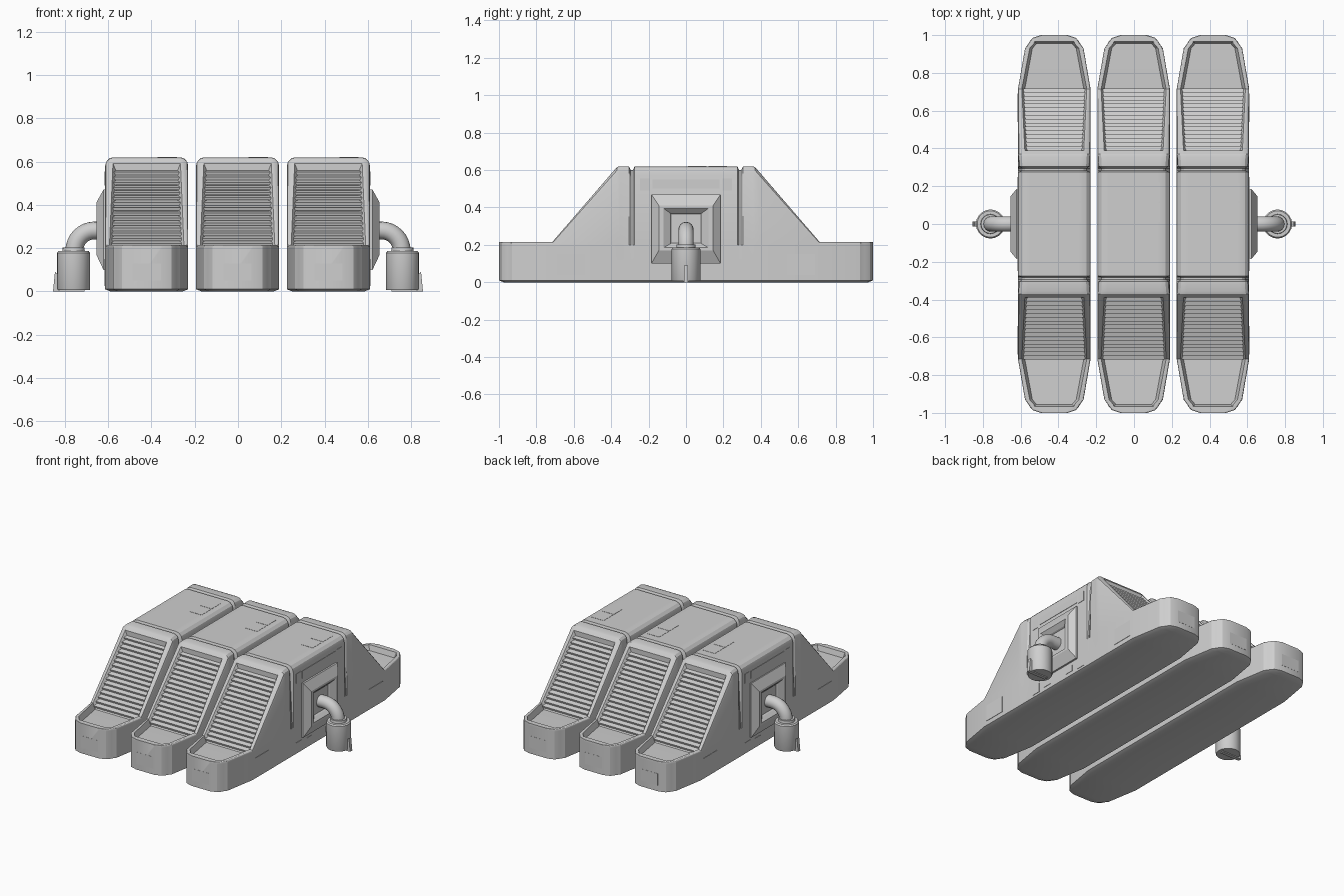
import bpy, bmesh, math
from mathutils import Matrix, Vector

if "Cube" in bpy.data.objects:
    bpy.data.objects.remove(bpy.data.objects["Cube"])

GREY = bpy.data.materials.new("hull light grey")
GREY.use_nodes = True
GREY.diffuse_color = (0.62, 0.62, 0.62, 1)
GREY.node_tree.nodes["Principled BSDF"].inputs["Base Color"].default_value = GREY.diffuse_color


def finish(bm, name, smooth=None):
    mesh = bpy.data.meshes.new(name)
    bm.to_mesh(mesh)
    bm.free()
    ob = bpy.data.objects.new(name, mesh)
    bpy.context.collection.objects.link(ob)
    mesh.materials.append(GREY)
    if smooth:
        bpy.ops.object.select_all(action="DESELECT")
        ob.select_set(True)
        bpy.context.view_layer.objects.active = ob
        bpy.ops.object.shade_smooth_by_angle(angle=math.radians(smooth))


def loft(rings):
    """Skin closed rings of equal length and cap both ends."""
    bm = bmesh.new()
    loops = [[bm.verts.new(p) for p in ring] for ring in rings]
    n = len(loops[0])
    for a, b in zip(loops, loops[1:]):
        for i in range(n):
            j = (i + 1) % n
            bm.faces.new((a[i], a[j], b[j], b[i]))
    bm.faces.new(loops[0])
    bm.faces.new(loops[-1])
    bmesh.ops.remove_doubles(bm, verts=bm.verts, dist=0.0002)
    bmesh.ops.dissolve_degenerate(bm, edges=bm.edges, dist=0.0002)
    bmesh.ops.recalc_face_normals(bm, faces=bm.faces)
    return bm


def add_box(bm, centre, size, turn=0.0):
    mat = (Matrix.Translation(centre) @ Matrix.Rotation(turn, 4, "X")
           @ Matrix.Diagonal((*size, 1)))
    bmesh.ops.create_cube(bm, size=1, matrix=mat)


BASE_Z = 0.01


# Hull cross-section: side shoulder, rounded top corner, slanted recess wall, floor
def section(x, y, w, z, r, wi, d, top_w=None):
    tw = top_w or w
    half = [(w, BASE_Z), (w, min(0.2, z - r))]
    for k in range(4):
        a = k * math.pi / 6
        half.append((tw - r + r * math.cos(a), z - r + r * math.sin(a)))
    half += [(wi, z), (wi - 0.4 * d, z - d)]
    pts = half + [(-px, pz) for px, pz in reversed(half)]
    return [(x + px, y, pz) for px, pz in pts]


FOOT_Y, HEAD_Y, FOOT_Z, HEAD_Z = 0.715, 0.37, 0.215, 0.615
SLOPE = math.atan2(HEAD_Z - FOOT_Z, FOOT_Y - HEAD_Y)
LIP_Z = HEAD_Z - 0.02 * math.tan(SLOPE)

# y, half width, top, corner radius, recess half width, recess depth, top half width
STATIONS = [
    (1.0, 0.07, FOOT_Z, 0.008, 0.04, 0),
    (0.985, 0.115, FOOT_Z, 0.008, 0.07, 0),
    (0.965, 0.132, FOOT_Z, 0.008, 0.105, 0),
    (0.955, 0.137, FOOT_Z, 0.008, 0.108, 0.035),
    (0.93, 0.155, FOOT_Z, 0.008, 0.13, 0.035),
    (FOOT_Y, 0.192, FOOT_Z, 0.012, 0.172, 0.04),
    (HEAD_Y + 0.02, 0.192, LIP_Z, 0.035, 0.156, 0.055),
    (HEAD_Y + 0.02, 0.192, LIP_Z, 0.035, 0.156, 0),
    (HEAD_Y, 0.192, HEAD_Z, 0.035, 0.14, 0),
    (0.355, 0.192, 0.62, 0.035, 0.14, 0, 0.189),
    (0.305, 0.192, 0.62, 0.035, 0.14, 0, 0.186),
    (0.295, 0.192, 0.6, 0.035, 0.13, 0, 0.172),
    (0.283, 0.192, 0.6, 0.035, 0.13, 0, 0.172),
    (0.275, 0.192, 0.62, 0.045, 0.13, 0),
]


def hull(x, name):
    rings = [section(x, s[0], *s[1:]) for s in STATIONS]
    rings += [section(x, -s[0], *s[1:]) for s in reversed(STATIONS)]
    bm = loft(rings)
    # Bevelled rim around the underside
    base = [f for f in bm.faces if f.normal.z < -0.99
            and f.calc_center_median().z < BASE_Z + 0.001]
    bmesh.ops.inset_region(bm, faces=base, thickness=0.025, depth=BASE_Z)
    finish(bm, name + "_hull", 25)


# Louvre slats stepping up the sloped recess
def louvres(x, side, name):
    bm = bmesh.new()
    count = 16
    for i in range(count):
        t = (i + 0.5) / count
        y = FOOT_Y + (HEAD_Y + 0.02 - FOOT_Y) * t
        z = FOOT_Z + (LIP_Z - FOOT_Z) * t - 0.03
        add_box(bm, (x, side * (y - 0.004), z), (0.326 - 0.024 * t, 0.032, 0.013),
                -side * 0.3)
    finish(bm, name)


for name, x in (("right", -0.422), ("middle", -0.002), ("left", 0.418)):
    hull(x, name)
    louvres(x, -1, name + "_front_louvres")
    louvres(x, 1, name + "_back_louvres")
    # Roof hatch in two leaves
    bm = bmesh.new()
    for y in (0.06, 0.17):
        add_box(bm, (x + 0.095, y, 0.62), (0.09, 0.1, 0.003))
    finish(bm, name + "_roof_hatch")
    # Thin plates on both end faces
    bm = bmesh.new()
    for m in (-1, 1):
        add_box(bm, (x, m * 0.999, 0.09), (0.13, 0.004, 0.08))
    finish(bm, name + "_end_plates")


def square_ring(x, hy, z0, z1):
    return [(x, -hy, z0), (x, hy, z0), (x, hy, z1), (x, -hy, z1)]


def disc_ring(x, z, r, n=20):
    return [(x + r * math.cos(k * math.tau / n), r * math.sin(k * math.tau / n), z)
            for k in range(n)]


for name, s in (("right", -1), ("left", 1)):
    wall = 0.614 if s < 0 else 0.61
    # Stepped socket on the outer wall
    finish(loft([square_ring(s * 0.60, 0.185, 0.10, 0.47),
                 square_ring(s * 0.622, 0.185, 0.10, 0.47),
                 square_ring(s * 0.655, 0.145, 0.17, 0.41),
                 square_ring(s * 0.655, 0.12, 0.185, 0.395),
                 square_ring(s * 0.632, 0.085, 0.205, 0.37),
                 square_ring(s * 0.622, 0.08, 0.21, 0.365)]), name + "_pipe_socket")

    # Elbow pipe
    bend = 0.095
    path = [Vector((s * 0.60, 0, 0.282))]
    for k in range(9):
        a = k * math.pi / 16
        path.append(Vector((s * (0.757 - bend + bend * math.sin(a)), 0,
                            0.282 - bend + bend * math.cos(a))))
    rings = []
    for i, p in enumerate(path):
        t = (path[min(i + 1, len(path) - 1)] - path[max(i - 1, 0)]).normalized()
        side, up = Vector((0, 1, 0)), t.cross(Vector((0, 1, 0)))
        rings.append([p + 0.041 * (side * math.cos(k * math.tau / 16)
                                   + up * math.sin(k * math.tau / 16))
                      for k in range(16)])
    finish(loft(rings), name + "_elbow_pipe", 40)

    # Tank with collar
    tank = [(0.006, 0.074), (0.012, 0.077), (0.178, 0.077), (0.186, 0.07),
            (0.186, 0.052), (0.203, 0.05)]
    finish(loft([disc_ring(s * 0.76, z, r) for z, r in tank]), name + "_tank", 30)

    # Tapered fin and foot nub of the tank
    finish(loft([[(s * px, y, z) for px, z in
                  ((0.825, 0.0), (0.855, 0.0), (0.846, 0.09), (0.825, 0.07))]
                 for y in (-0.012, 0.012)]), name + "_tank_fin")
    bm = bmesh.new()
    add_box(bm, (s * 0.77, 0, 0.008), (0.12, 0.025, 0.016))
    finish(bm, name + "_tank_foot")

    # Thin panels on the outer wall
    bm = bmesh.new()
    for m in (-1, 1):
        add_box(bm, (s * wall, m * 0.615, 0.095), (0.005, 0.15, 0.11))
        add_box(bm, (s * wall, m * 0.215, 0.055), (0.005, 0.065, 0.06))
        add_box(bm, (s * wall, m * 0.22, 0.522), (0.005, 0.05, 0.065))
        add_box(bm, (s * wall, m * 0.105, 0.055), (0.005, 0.06, 0.04))
    add_box(bm, (s * wall, 0, 0.525), (0.005, 0.36, 0.05))
    finish(bm, name + "_wall_panels")
